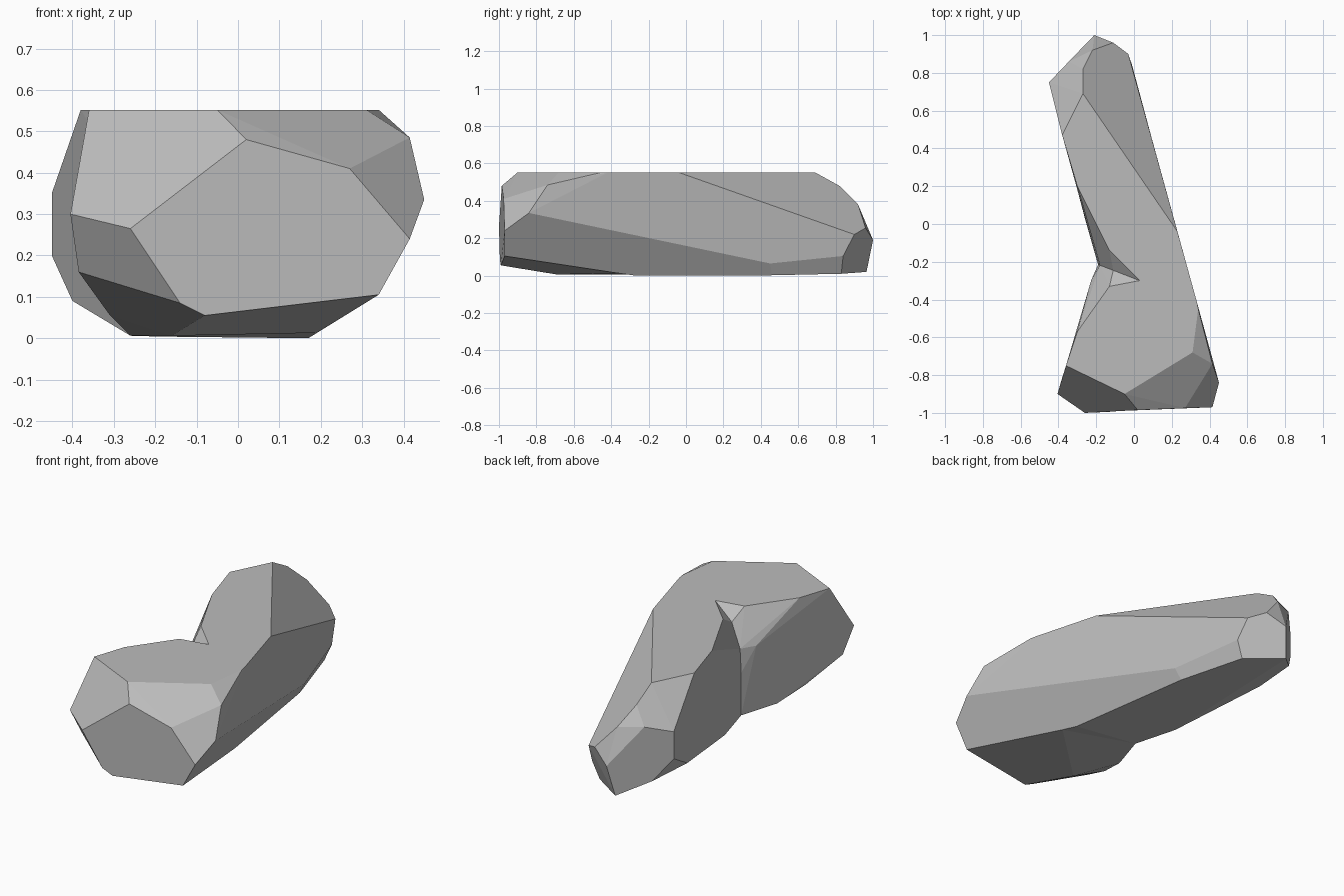
import bpy
import bmesh
import math

default_cube = bpy.data.objects.get("Cube")
if default_cube:
    bpy.data.objects.remove(default_cube, do_unlink=True)

TOP = 0.552          # height of the flat top
BEND_Y, BEND_SLOPE = -0.288, -0.386   # vertical plane where both lobes meet


def bend_y(x):
    return BEND_Y + BEND_SLOPE * x


def at_height(z, *corners):
    """Corners that share one height."""
    return [(x, y, z) for x, y in corners]


def on_bend(*corners):
    """Corners of the shared cross-section, given as x and z."""
    return [(x, bend_y(x), z) for x, z in corners]


def add_lobe(target, corners):
    """Add a convex lobe, left open where it meets the other lobe."""
    lobe = bmesh.new()
    for corner in corners:
        lobe.verts.new(corner)
    bmesh.ops.convex_hull(lobe, input=lobe.verts[:])
    inner = [f for f in lobe.faces
             if all(abs(v.co.y - bend_y(v.co.x)) < 0.0001 for v in f.verts)]
    bmesh.ops.delete(lobe, geom=inner, context='FACES')
    unused = [v for v in lobe.verts if not v.link_faces]
    bmesh.ops.delete(lobe, geom=unused, context='VERTS')
    temporary = bpy.data.meshes.new("lobe")
    lobe.to_mesh(temporary)
    lobe.free()
    target.from_mesh(temporary)
    bpy.data.meshes.remove(temporary)


# Shared cross-section, with the notch on the right side
bend = on_bend((.03, TOP), (-.11, .49), (-.18, .37), (-.19, .24),
               (-.19, .004), (.19, .013), (.334, .246), (.334, TOP))

# Front lobe: flat top, blunt front end, chamfered flanks and underside
front_top = at_height(TOP, (-.36, -.75), (-.05, -.9), (.31, -.68),
                      (.34, -.45), (-.3, -.57), (-.13, -.33))
front_end = [(-.26, -1, .265), (-.14, -.995, .085), (-.08, -.99, .055),
             (.34, -.97, .105), (.415, -.97, .24), (.27, -.975, .41),
             (.02, -.985, .48)]
front_flanks = [(.415, -.74, .485), (.45, -.84, .335), (-.405, -.9, .3),
                (-.385, -.83, .16), (-.31, -.61, .056), (-.226, -.296, .37)]
front_base = at_height(.006, (-.26, -.43), (-.16, -.69))

# Back lobe: top falling to a narrow, faceted tail
back_top = at_height(TOP, (.23, -.04), (-.27, .69), (-.38, .47),
                     (-.3, .2), (-.13, -.14))
back_tail = [(-.03, .9, .22), (-.11, .96, .255), (-.21, 1, .19),
             (-.22, .92, .38), (-.27, .82, .48), (-.345, .86, .39),
             (-.24, .965, .02), (-.373, .83, .085)]
back_flanks = [(-.45, .75, .35), (-.45, .75, .2), (-.4, .56, .09),
               (.095, .45, .065), (-.01, .84, .105)]
back_base = [(.17, -.27, 0), (.06, .46, .002), (-.05, .83, .01),
             (-.26, .03, .006)]

# Join both lobes into one closed boulder and merge coplanar triangles
rock = bmesh.new()
add_lobe(rock, bend + front_top + front_end + front_flanks + front_base)
add_lobe(rock, bend + back_top + back_tail + back_flanks + back_base)
bmesh.ops.remove_doubles(rock, verts=rock.verts[:], dist=0.0005)
bmesh.ops.recalc_face_normals(rock, faces=rock.faces[:])
bmesh.ops.dissolve_limit(rock, angle_limit=math.radians(2.5),
                         verts=rock.verts[:], edges=rock.edges[:])
for face in rock.faces:
    face.smooth = False

mesh = bpy.data.meshes.new("boulder")
rock.to_mesh(mesh)
rock.free()

# Plain stone colour
stone = bpy.data.materials.new("stone grey")
stone.use_nodes = True
grey = (0.5, 0.5, 0.5, 1)
stone.diffuse_color = grey
for node in stone.node_tree.nodes:
    if node.type == 'BSDF_PRINCIPLED':
        node.inputs["Base Color"].default_value = grey
mesh.materials.append(stone)

boulder = bpy.data.objects.new("boulder", mesh)
bpy.context.collection.objects.link(boulder)
